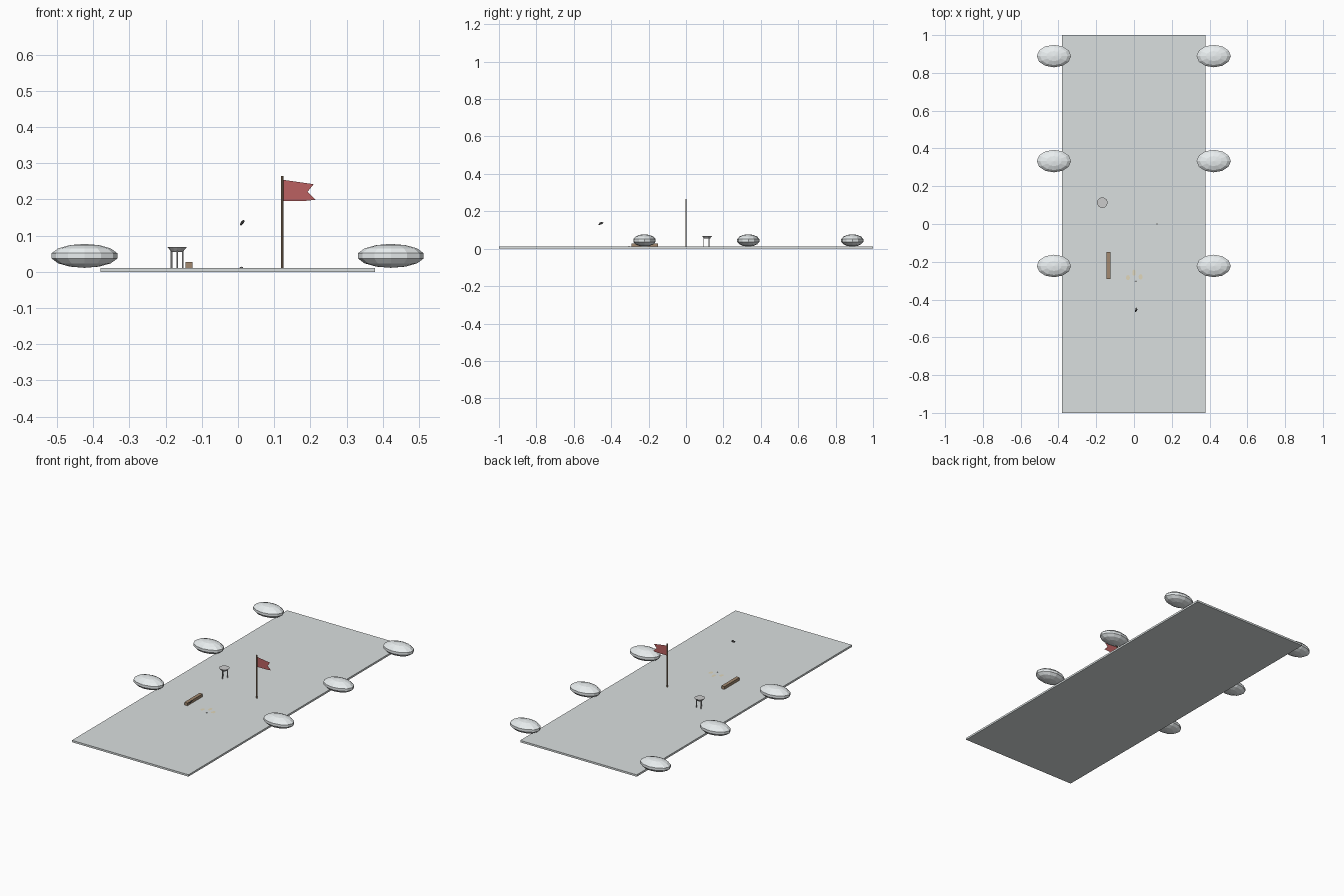
import bpy, bmesh, math
from mathutils import Vector

if "Cube" in bpy.data.objects:
    bpy.data.objects.remove(bpy.data.objects["Cube"])


def paint(ob, name, rgb):
    mat = bpy.data.materials.get(name) or bpy.data.materials.new(name)
    mat.diffuse_color = (*rgb, 1)
    mat.use_nodes = True
    mat.node_tree.nodes["Principled BSDF"].inputs["Base Color"].default_value = mat.diffuse_color
    ob.data.materials.append(mat)


def box(name, lo, hi):
    lo, hi = Vector(lo), Vector(hi)
    bpy.ops.mesh.primitive_cube_add(size=1, location=(lo + hi) / 2)
    ob = bpy.context.object
    ob.name = name
    ob.scale = hi - lo
    return ob


def cone(name, x, y, z0, z1, r0, r1, sides):
    bpy.ops.mesh.primitive_cone_add(vertices=sides, radius1=r0, radius2=r1,
                                    depth=z1 - z0, location=(x, y, (z0 + z1) / 2))
    bpy.context.object.name = name
    return bpy.context.object


def ellipsoid(name, loc, scale, segs, rings, rot=(0, 0, 0)):
    bpy.ops.mesh.primitive_uv_sphere_add(segments=segs, ring_count=rings, radius=1,
                                         location=loc, rotation=rot)
    ob = bpy.context.object
    ob.name = name
    ob.scale = scale
    return ob


def sheet(name, pts):
    me = bpy.data.meshes.new(name)
    me.from_pydata(pts, [], [list(range(len(pts)))])
    ob = bpy.data.objects.new(name, me)
    bpy.context.collection.objects.link(ob)
    return ob


TOP = 0.011
BROWN, RED, CREAM = (0.36, 0.25, 0.16), (0.5, 0.12, 0.12), (0.75, 0.68, 0.5)

# ground slab
ground = box("ground_slab", (-0.38, -1, 0), (0.378, 1, TOP))
paint(ground, "pale_ground", (0.7, 0.74, 0.74))

# snow banks along both sides
for side, x in (("left", -0.424), ("right", 0.422)):
    for i, y in enumerate((-0.222, 0.333, 0.889)):
        bank = ellipsoid(f"{side}_bank_{i + 1}", (x, y, 0.044), (0.093, 0.061, 0.033), 12, 7)
        paint(bank, "snow", (0.82, 0.86, 0.87))

# brazier: flared bowl on three legs
bx, by = -0.168, 0.113
cone("brazier_bowl", bx, by, 0.055, 0.069, 0.016, 0.028, 14)
for i in range(3):
    a = math.radians(30 + 120 * i)
    cone(f"brazier_leg_{i + 1}", bx + 0.018 * math.cos(a), by + 0.018 * math.sin(a),
         TOP, 0.058, 0.0025, 0.0025, 6)

# wooden bench block
paint(box("bench", (-0.145, -0.292, TOP), (-0.125, -0.149, 0.0275)), "wood", BROWN)

# flag pole and swallowtail flag
paint(cone("flag_pole", 0.122, 0, TOP, 0.265, 0.0033, 0.0033, 8), "pole_wood", BROWN)
flag = sheet("flag", [(x, 0, z) for x, z in ((0.124, 0.196), (0.188, 0.196), (0.214, 0.199),
                                           (0.192, 0.221), (0.209, 0.242), (0.124, 0.254))])
paint(flag, "red_cloth", RED)

# pale scraps on the ground
for i, (x, y, rx, ry) in enumerate(((-0.032, -0.284, 0.011, 0.014), (0.0, -0.258, 0.009, 0.017),
                                    (0.035, -0.28, 0.011, 0.015))):
    scrap = sheet(f"scrap_{i + 1}", [(x + rx * math.cos(k * math.pi / 4), y + ry * math.sin(k * math.pi / 4),
                                      TOP + 0.0008) for k in range(8)])
    paint(scrap, "cream", CREAM)
ellipsoid("pebble", (0.009, -0.305, TOP + 0.001), (0.005, 0.003, 0.002), 8, 4)

# small flying body with a fin
for name, x, z, ln in (("flyer_body", 0.010, 0.134, 0.015), ("flyer_fin", 0.014, 0.138, 0.009)):
    fl = ellipsoid(name, (x, -0.455, z), (0.0035, ln, 0.004), 8, 6,
                   (math.radians(22), 0, math.radians(-12)))
    paint(fl, "dark_grey", (0.12, 0.12, 0.12))
